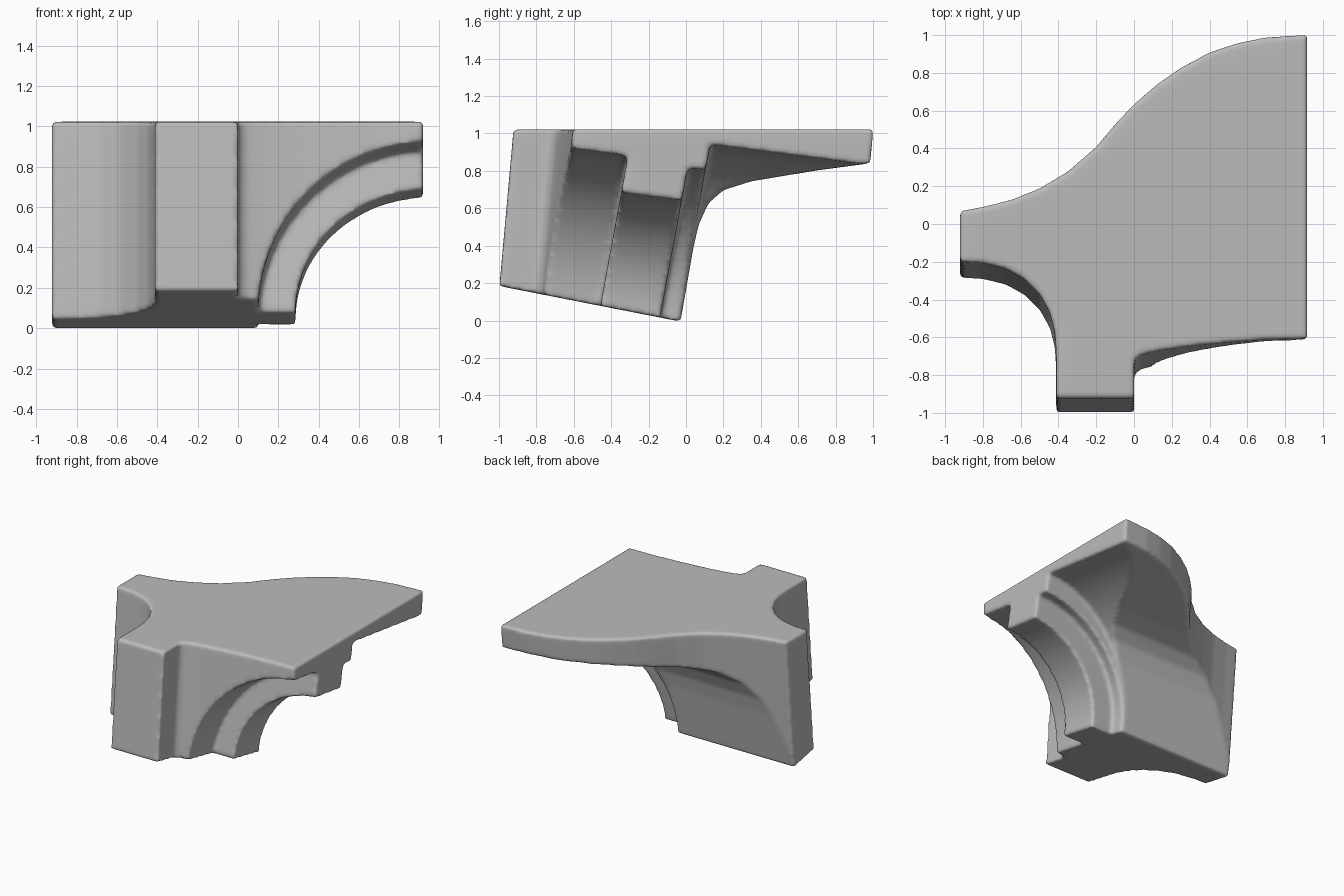
import bpy, bmesh, math

cube = bpy.data.objects.get("Cube")
if cube:
    bpy.data.objects.remove(cube, do_unlink=True)

TOP = 1.03      # height of the flat top
LEAN = 0.09     # how far the sides lean in y per unit of height
SLOPE = 0.196   # slope of the underside


def loft(name, ring_a, ring_b):
    """Solid between two matching rings of points."""
    bm = bmesh.new()
    a = [bm.verts.new(p) for p in ring_a]
    b = [bm.verts.new(p) for p in ring_b]
    bm.faces.new(a)
    bm.faces.new(b[::-1])
    n = len(a)
    for i in range(n):
        j = (i + 1) % n
        bm.faces.new((a[j], a[i], b[i], b[j]))
    bmesh.ops.recalc_face_normals(bm, faces=bm.faces)
    mesh = bpy.data.meshes.new(name)
    bm.to_mesh(mesh)
    bm.free()
    obj = bpy.data.objects.new(name, mesh)
    bpy.context.scene.collection.objects.link(obj)
    return obj


def underside(x, y):
    """Follow the leaning side from the top outline to the sloped underside."""
    z = -SLOPE * (y - LEAN * TOP + 0.02) / (1 + SLOPE * LEAN)
    return (x, y + LEAN * (z - TOP), z)


# Bracket body: plan outline dropped to the sloped underside
outline = [
    # back edge, sweeping from the narrow end to the wide end
    (-0.922, 0.07), (-0.8, 0.092), (-0.65, 0.13), (-0.5, 0.19), (-0.35, 0.28),
    (-0.2, 0.41), (-0.1, 0.53), (0, 0.635), (0.12, 0.74), (0.25, 0.83),
    (0.4, 0.91), (0.55, 0.96), (0.7, 0.99), (0.917, 1.003),
    # front edge of the shelf and the square pillar
    (0.917, -0.605), (0.7, -0.61), (0.5, -0.625), (0.3, -0.645),
    (0.13, -0.67), (0.04, -0.69), (0, -0.72), (0, -0.922), (-0.412, -0.922),
    # concave hollow beside the pillar
    (-0.412, -0.68), (-0.42, -0.57), (-0.445, -0.47), (-0.5, -0.37),
    (-0.58, -0.29), (-0.68, -0.235), (-0.8, -0.205), (-0.922, -0.198),
]
body = loft("bracket_body",
            [(x, y, TOP) for x, y in outline],
            [underside(x, y) for x, y in outline])

# Back hollow: leaning wall that flares into the shelf
flare = [(-0.2, -1), (-0.03, 0), (0.04, 0.4), (0.068, 0.52), (0.12, 0.635),
         (0.2, 0.705), (0.35, 0.752), (0.7, 0.81), (1.0, 0.85), (1.5, 0.91),
         (1.5, -1)]
cutters = [loft("back_hollow_cutter",
                [(-2, y, z) for y, z in flare],
                [(2, y, z) for y, z in flare])]


def arch_cutter(name, rx, crown, y_ref, start, end, slope, lean=0.18):
    """Quarter-arch tunnel below the shelf, with its crown height given at y_ref."""
    cx, cz = 0.95, 0.05
    rz = crown - cz
    pts = [(1.5, crown)]
    for i in range(25):
        t = math.pi / 2 * (1 + i / 24)
        pts.append((cx + rx * math.cos(t), cz + rz * math.sin(t)))
    pts += [(cx - rx, -1), (1.5, -1)]

    def ring(y0):
        out = []
        for x, z in pts:
            y = y0 + lean * (z - crown)
            out.append((x, y, z - slope * (y - y_ref)))
        return out
    return loft(name, ring(start), ring(end))


# Stepped arches, from the lowest rib to the outer steps
cutters += [
    arch_cutter("rib_arch_cutter", 0.665, 0.67, -0.16, -2, 2, 0.13),
    arch_cutter("front_arch_cutter", 0.85, 0.91, -0.46, -2, -0.31, 0.13),
    arch_cutter("rear_step_cutter", 0.85, 0.82, 0.06, 0.01, 2, 0.13),
    arch_cutter("shelf_arch_cutter", 0.86, 0.95, 0.14, 0.13, 2, 0.13),
]

for c in cutters:
    c.hide_render = True
    mod = body.modifiers.new(c.name, 'BOOLEAN')
    mod.operation = 'DIFFERENCE'
    mod.solver = 'EXACT'
    mod.object = c

# Soft, worn edges all over
remesh = body.modifiers.new("Remesh", 'REMESH')
remesh.mode = 'VOXEL'
remesh.voxel_size = 0.014
remesh.use_smooth_shade = True
smooth = body.modifiers.new("Soften", 'SMOOTH')
smooth.factor = 0.5
smooth.iterations = 7

# Bake the modifiers and remove the helpers
bpy.context.view_layer.update()
deps = bpy.context.evaluated_depsgraph_get()
baked = bpy.data.meshes.new_from_object(body.evaluated_get(deps))
body.modifiers.clear()
body.data = baked
for c in cutters:
    bpy.data.objects.remove(c, do_unlink=True)

# Stand on the ground
low = min(v.co.z for v in baked.vertices)
for v in baked.vertices:
    v.co.z -= low
baked.shade_smooth()

# Plain grey material
grey = bpy.data.materials.new("plain grey")
grey.use_nodes = True
colour = (0.5, 0.5, 0.5, 1)
grey.diffuse_color = colour
bsdf = grey.node_tree.nodes["Principled BSDF"]
bsdf.inputs["Base Color"].default_value = colour
bsdf.inputs["Roughness"].default_value = 0.7
baked.materials.clear()
baked.materials.append(grey)
